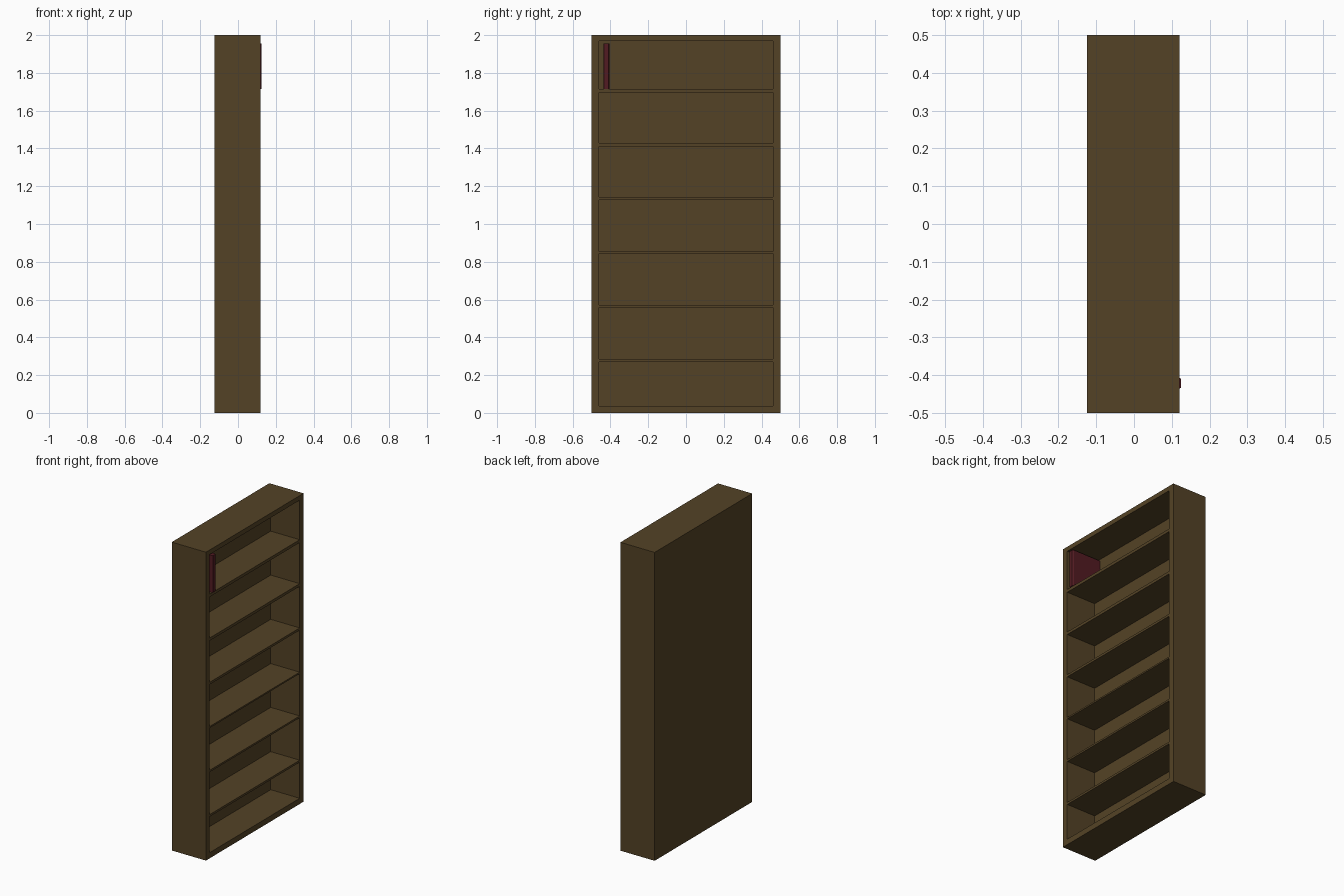
import bpy, bmesh

if "Cube" in bpy.data.objects:
    bpy.data.objects.remove(bpy.data.objects["Cube"])


def material(name, color):
    m = bpy.data.materials.new(name)
    m.diffuse_color = (*color, 1)
    m.use_nodes = True
    m.node_tree.nodes["Principled BSDF"].inputs["Base Color"].default_value = m.diffuse_color
    return m


def add_object(name, bm, mat):
    bmesh.ops.recalc_face_normals(bm, faces=bm.faces)
    mesh = bpy.data.meshes.new(name)
    bm.to_mesh(mesh)
    bm.free()
    mesh.materials.append(mat)
    ob = bpy.data.objects.new(name, mesh)
    bpy.context.collection.objects.link(ob)
    return ob


brown = material("dark brown wood", (0.088, 0.055, 0.019))
red = material("dark red cover", (0.085, 0.011, 0.016))

FRONT, BACK, INNER_BACK = 0.12, -0.125, -0.088

# Bookcase: front grid whose openings are pushed in to leave the shelves
ys = [-0.5, -0.461, 0.461, 0.5]
openings = [(0.037, 0.270), (0.284, 0.559), (0.571, 0.845), (0.855, 1.127),
            (1.142, 1.411), (1.429, 1.695), (1.714, 1.970)]
zs = [0] + [z for pair in openings for z in pair] + [2]
bm = bmesh.new()
grid = [[bm.verts.new((FRONT, y, z)) for y in ys] for z in zs]
cells = []
for r in range(len(zs) - 1):
    for c in range(3):
        f = bm.faces.new((grid[r][c], grid[r][c + 1],
                          grid[r + 1][c + 1], grid[r + 1][c]))
        if c == 1 and r % 2 == 1:
            cells.append(f)
# Outer sides and back
rim = [e for e in bm.edges if e.is_boundary]
out = bmesh.ops.extrude_edge_only(bm, edges=rim)["geom"]
for v in out:
    if isinstance(v, bmesh.types.BMVert):
        v.co.x = BACK
bmesh.ops.contextual_create(
    bm, geom=[e for e in out if isinstance(e, bmesh.types.BMEdge) and e.is_boundary])
# Compartments
for f in bmesh.ops.extrude_discrete_faces(bm, faces=cells)["faces"]:
    for v in f.verts:
        v.co.x = INNER_BACK
bmesh.ops.dissolve_limit(bm, angle_limit=0.01, verts=bm.verts, edges=bm.edges)
add_object("bookcase", bm, brown)

# Book on the top shelf, with a slightly chamfered spine
profile = [(-0.083, -0.438), (0.117, -0.438), (0.125, -0.433),
           (0.125, -0.410), (0.117, -0.405), (-0.083, -0.405)]
bm = bmesh.new()
base = bm.faces.new([bm.verts.new((x, y, 1.715)) for x, y in profile])
top = bmesh.ops.extrude_face_region(bm, geom=[base])["geom"]
for v in top:
    if isinstance(v, bmesh.types.BMVert):
        v.co.z = 1.955
add_object("book", bm, red)
